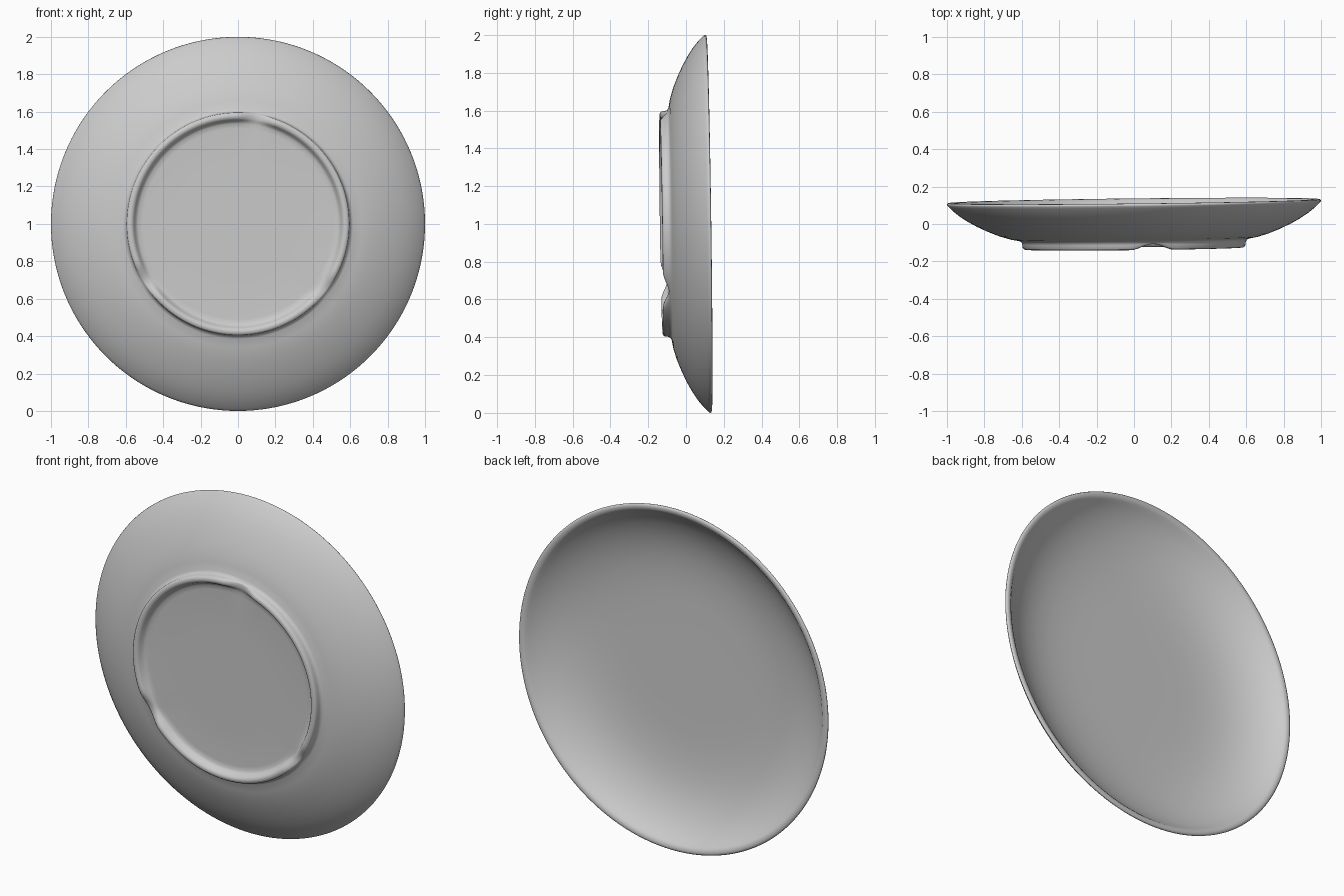
import bpy, bmesh, math

cube = bpy.data.objects.get("Cube")
if cube:
    bpy.data.objects.remove(cube, do_unlink=True)

# Single glazed ceramic colour
glaze = bpy.data.materials.new("grey_glaze")
glaze.use_nodes = True
colour = (0.6, 0.6, 0.6, 1)
glaze.diffuse_color = colour
glaze.node_tree.nodes["Principled BSDF"].inputs["Base Color"].default_value = colour

SEGMENTS = 144
FOOT_BASE = -0.092                    # depth where the foot ring meets the body
NOTCHES = [80, 212, 322]              # gaps in the foot ring, degrees
NOTCH_HALF = 12

# Cross-section as (radius, depth): underside, foot ring, outer wall, lip, dish
profile = [
    (0, -0.092), (0.30, -0.092), (0.51, -0.092), (0.535, -0.094),
    (0.547, -0.102), (0.556, -0.120), (0.564, -0.129), (0.575, -0.132),
    (0.588, -0.130), (0.595, -0.122), (0.597, -0.105), (0.602, -0.091),
    (0.615, -0.084), (0.66, -0.076), (0.72, -0.058), (0.78, -0.034),
    (0.84, -0.006), (0.89, 0.022), (0.93, 0.048), (0.965, 0.076),
    (0.988, 0.098), (0.998, 0.109), (1.0, 0.115), (0.996, 0.121),
    (0.985, 0.123), (0.970, 0.120), (0.960, 0.112), (0.945, 0.096),
    (0.91, 0.066), (0.86, 0.034), (0.80, 0.006), (0.73, -0.018),
    (0.65, -0.035), (0.56, -0.046), (0.47, -0.051), (0.38, -0.053),
    (0.20, -0.053), (0, -0.053),
]

# Revolve the section around the y axis
bm = bmesh.new()
verts = [bm.verts.new((r, y, 0)) for r, y in profile]
edges = [bm.edges.new(pair) for pair in zip(verts, verts[1:])]
bmesh.ops.spin(bm, geom=verts + edges, cent=(0, 0, 0), axis=(0, 1, 0),
               angle=math.tau, steps=SEGMENTS)
bmesh.ops.remove_doubles(bm, verts=bm.verts, dist=0.0005)
bmesh.ops.recalc_face_normals(bm, faces=bm.faces)

for v in bm.verts:
    # Soft gaps worn into the foot ring
    if v.co.y < FOOT_BASE - 0.001:
        angle = math.degrees(math.atan2(v.co.z, v.co.x))
        for centre in NOTCHES:
            off = abs((angle - centre + 180) % 360 - 180)
            if off < NOTCH_HALF:
                dip = 0.5 + 0.5 * math.cos(math.pi * off / NOTCH_HALF)
                v.co.y = FOOT_BASE + (v.co.y - FOOT_BASE) * (1 - 0.8 * dip)
    # Slight hand-made tilt, then stand the plate upright on its rim
    v.co.y += 0.011 * v.co.x - 0.014 * v.co.z
    v.co.z += 1

mesh = bpy.data.meshes.new("plate")
bm.to_mesh(mesh)
bm.free()
mesh.materials.append(glaze)
plate = bpy.data.objects.new("plate", mesh)
bpy.context.collection.objects.link(plate)

# Smooth glazed surface
bpy.ops.object.select_all(action='DESELECT')
plate.select_set(True)
bpy.context.view_layer.objects.active = plate
bpy.ops.object.shade_smooth_by_angle(angle=math.radians(60))
